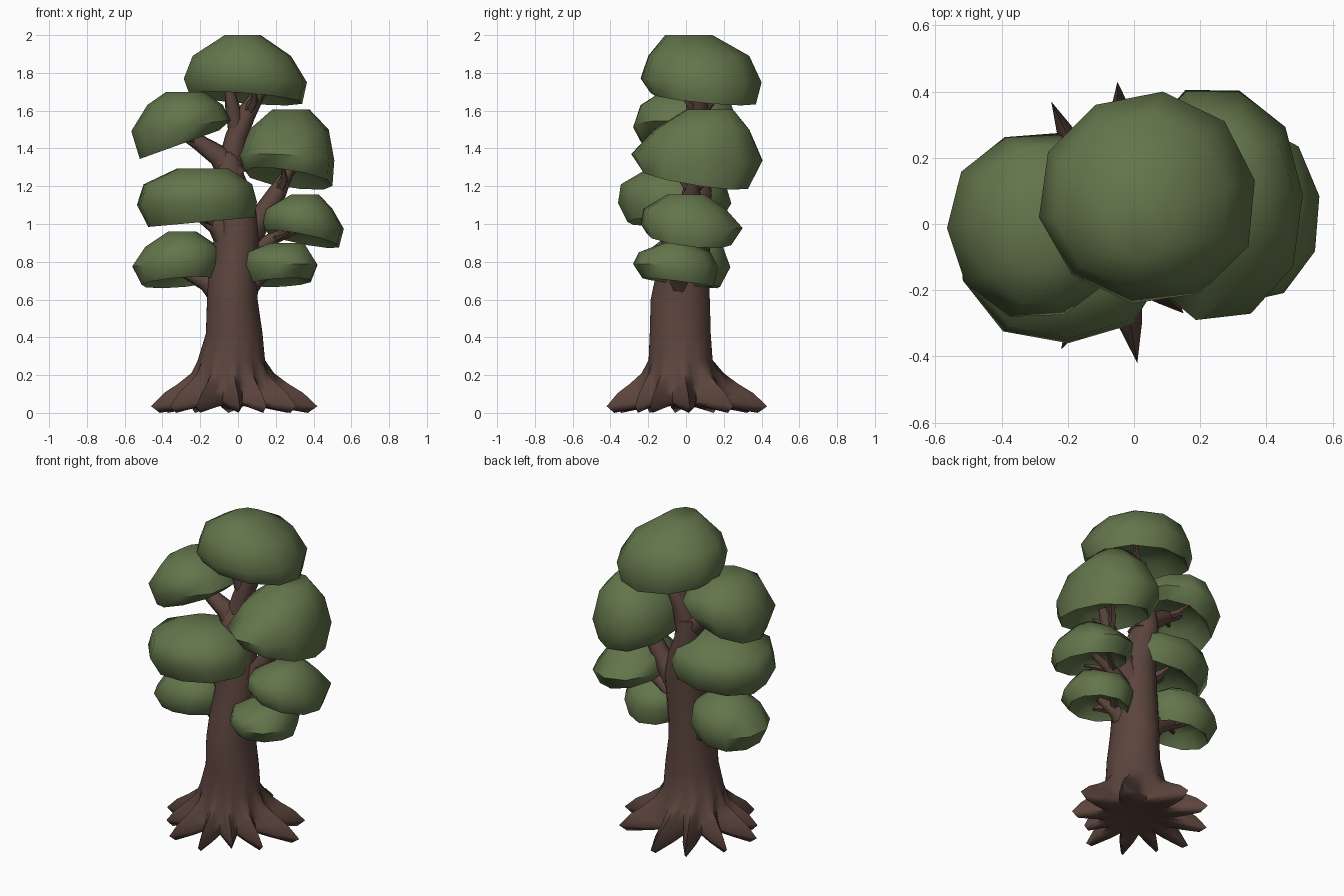
import bpy, bmesh, math, random
from mathutils import Vector

if "Cube" in bpy.data.objects:
    bpy.data.objects.remove(bpy.data.objects["Cube"], do_unlink=True)
random.seed(11)


def material(name, rgb):
    m = bpy.data.materials.new(name)
    m.use_nodes = True
    m.diffuse_color = (*rgb, 1)
    bsdf = m.node_tree.nodes["Principled BSDF"]
    bsdf.inputs["Base Color"].default_value = (*rgb, 1)
    bsdf.inputs["Roughness"].default_value = 0.9
    return m


BARK = material("brown bark", (0.105, 0.058, 0.046))
LEAF = material("leaf green", (0.124, 0.178, 0.07))


def finish(name, bm, mat, angle):
    bmesh.ops.recalc_face_normals(bm, faces=bm.faces)
    mesh = bpy.data.meshes.new(name)
    bm.to_mesh(mesh)
    bm.free()
    mesh.materials.append(mat)
    ob = bpy.data.objects.new(name, mesh)
    bpy.context.collection.objects.link(ob)
    bpy.ops.object.select_all(action="DESELECT")
    ob.select_set(True)
    bpy.context.view_layer.objects.active = ob
    bpy.ops.object.shade_smooth_by_angle(angle=math.radians(angle))


def loft(bm, rings):
    """Skin a list of vertex rings and cap both ends."""
    n = len(rings[0])
    for a, b in zip(rings, rings[1:]):
        for i in range(n):
            j = (i + 1) % n
            bm.faces.new((a[i], a[j], b[j], b[i]))
    bm.faces.new(rings[0][::-1])
    bm.faces.new(rings[-1])


def limb(name, path, sides=7):
    """Tapered tube through (x, y, z, radius) points."""
    bm = bmesh.new()
    pts = [Vector(p[:3]) for p in path]
    rings = []
    for k, p in enumerate(pts):
        d = (pts[min(k + 1, len(pts) - 1)] - pts[max(k - 1, 0)]).normalized()
        u = d.cross(Vector((0.3, 1, 0.1))).normalized()
        v = d.cross(u)
        rings.append([bm.verts.new(p + (u * math.cos(t) + v * math.sin(t)) * path[k][3])
                      for t in (math.tau * i / sides for i in range(sides))])
    loft(bm, rings)
    finish(name, bm, BARK, 60)


# Trunk and roots in one skin: each root is a ridge between two valleys
tips = [Vector(t) for t in [
    (0.42, 0.02), (0.3, 0.25), (-0.05, 0.43), (-0.25, 0.37), (-0.41, 0.17),
    (-0.46, -0.06), (-0.36, -0.21), (-0.22, -0.38), (0.01, -0.42),
    (0.15, -0.27), (0.31, -0.19)]]
spokes = []
for tip, after in zip(tips, tips[1:] + tips[:1]):
    a = math.atan2(tip.y, tip.x)
    gap = (math.atan2(after.y, after.x) - a) % math.tau
    # ridge, two shoulders and the valley between them
    spokes += [(a, tip.length, 1.0), (a + gap * 0.25, tip.length, 0.4),
               (a + gap * 0.5, 0, 0.0), (a + gap * 0.75, after.length, 0.4)]

bm = bmesh.new()
rings = []
# reach along the root, ridge height, valley radius, valley height
for reach, ridge_z, valley_r, valley_z in [
        (0.0, 0.05, 0.1, 0.05), (0.3, 0.025, 0.17, 0.04), (0.8, 0.0, 0.2, 0.045),
        (1.0, 0.035, 0.205, 0.06), (0.7, 0.105, 0.205, 0.085),
        (0.38, 0.155, 0.2, 0.125), (0.12, 0.21, 0.19, 0.19)]:
    ring = []
    for ang, length, w in spokes:
        r = valley_r + max(length - valley_r, 0) * reach * w
        z = valley_z + (ridge_z - valley_z) * w
        cx, cy = -0.03 * (1 - reach * w), -0.02 * (1 - reach * w)
        ring.append(bm.verts.new((cx + r * math.cos(ang), cy + r * math.sin(ang), z)))
    rings.append(ring)
# z, centre x, centre y, radius x, radius y
for z, cx, cy, rx, ry in [(0.28, -0.035, -0.028, 0.178, 0.17),
                          (0.42, -0.02, -0.03, 0.15, 0.162),
                          (0.6, -0.03, -0.03, 0.134, 0.157),
                          (0.72, -0.025, -0.02, 0.132, 0.142),
                          (1.0, -0.002, 0.01, 0.115, 0.125),
                          (1.15, -0.02, 0.02, 0.1, 0.118),
                          (1.28, -0.05, 0.035, 0.075, 0.09),
                          (1.38, -0.05, 0.05, 0.06, 0.065)]:
    rings.append([bm.verts.new((cx + rx * math.cos(a), cy + ry * math.sin(a), z))
                  for a, _, _ in spokes])
loft(bm, rings)
finish("trunk_and_roots", bm, BARK, 75)

# Main branches, each ending inside a leaf clump
branches = {
    "top_branch": [(-0.05, 0.04, 1.26, 0.075), (-0.01, 0.06, 1.46, 0.06),
                   (0.04, 0.07, 1.58, 0.055), (0.13, 0.08, 1.72, 0.03)],
    "upper_right_branch": [(-0.02, 0.03, 1.24, 0.08), (-0.1, 0.03, 1.36, 0.06),
                           (-0.22, 0.02, 1.44, 0.042), (-0.34, 0, 1.5, 0.02)],
    "upper_left_branch": [(0.05, 0.02, 0.93, 0.08), (0.14, 0.03, 1.06, 0.06),
                          (0.21, 0.03, 1.17, 0.05), (0.28, 0.05, 1.3, 0.025)],
    "middle_right_branch": [(-0.02, -0.02, 0.87, 0.09), (-0.11, -0.04, 1.0, 0.06),
                            (-0.25, -0.06, 1.08, 0.025)],
    "middle_left_branch": [(0.05, 0, 0.82, 0.06), (0.18, 0.03, 0.92, 0.035),
                           (0.33, 0.03, 0.98, 0.02)],
    "lower_right_branch": [(-0.08, 0, 0.62, 0.08), (-0.16, 0.02, 0.7, 0.06),
                           (-0.25, 0.02, 0.735, 0.04), (-0.36, 0.02, 0.78, 0.02)],
    "lower_left_branch": [(0.02, -0.03, 0.63, 0.07), (0.11, -0.04, 0.72, 0.045),
                          (0.22, -0.06, 0.77, 0.02)],
}
for name, path in branches.items():
    limb(name, path)
    # Two side twigs fork off below the clump
    x, y, z, r = path[-2]
    ex, ey, ez, _ = path[-1]
    for label, side in (("front", -1), ("back", 1)):
        limb(f"{name}_{label}_twig",
             [(x, y, z, r * 0.65),
              ((x + ex) / 2, (y + ey) / 2 + side * 0.06, (z + ez) / 2, r * 0.45),
              (ex + side * 0.04, ey + side * 0.13, ez, 0.008)], 5)
# Second fork of the crown
limb("crown_fork", [(-0.01, 0.06, 1.5, 0.045), (-0.03, 0.04, 1.62, 0.04),
                    (-0.05, 0.02, 1.74, 0.02)])


def clump(name, turn, slope, levels):
    """Faceted leaf dome through four levels (z, x min, x max, y min, y max):
    rim, belt, shoulder and crown. The rim is tilted by slope, and the
    underside is hollowed out above it."""
    bm = bmesh.new()
    sides = 10
    outline = []
    for i in range(sides):
        t = math.tau * (i + turn) / sides
        c, s = math.cos(t), math.sin(t)
        f = random.uniform(0.97, 1.03) / (abs(c) ** 2.1 + abs(s) ** 2.1) ** (1 / 2.1)
        outline.append((c * f, s * f))
    lo = [min(p[k] for p in outline) for k in (0, 1)]
    hi = [max(p[k] for p in outline) for k in (0, 1)]

    def ring(z, x0, x1, y0, y1, tilt, shrink=1.0):
        verts = []
        for p in outline:
            u = ((p[0] - lo[0]) / (hi[0] - lo[0]) - 0.5) * (x1 - x0) * shrink
            v = ((p[1] - lo[1]) / (hi[1] - lo[1]) - 0.5) * (y1 - y0) * shrink
            verts.append(bm.verts.new(((x0 + x1) / 2 + u, (y0 + y1) / 2 + v,
                                       z + tilt * (slope[0] * u + slope[1] * v))))
        return verts

    rim, crown = levels[0], levels[-1]
    height = crown[0] - rim[0]
    rings = [ring(rim[0] + height * rise, *rim[1:], 0.8, shrink)
             for rise, shrink in ((0.36, 0.3), (0.28, 0.68))]
    rings += [ring(*level, tilt) for level, tilt in zip(levels, (1, 0.3, 0, 0))]
    loft(bm, rings)
    finish(name, bm, LEAF, 55)


# Leaf clumps
clump("top_leaves", 0.28, (-0.08, -0.1), [
    (1.665, -0.26, 0.34, -0.19, 0.37), (1.76, -0.287, 0.365, -0.24, 0.4),
    (1.89, -0.24, 0.28, -0.2, 0.335), (2.0, -0.07, 0.12, -0.11, 0.14)])
clump("upper_left_leaves", 0.1, (-0.15, -0.16), [
    (1.24, 0.04, 0.5, -0.24, 0.33), (1.35, 0, 0.51, -0.29, 0.405),
    (1.5, 0.06, 0.48, -0.17, 0.335), (1.605, 0.18, 0.38, 0, 0.25)])
clump("upper_right_leaves", 0.05, (0.36, 0), [
    (1.42, -0.52, -0.1, -0.22, 0.21), (1.52, -0.565, -0.04, -0.28, 0.275),
    (1.63, -0.48, -0.08, -0.24, 0.24), (1.7, -0.38, -0.18, -0.13, 0.1)])
clump("middle_left_leaves", 0.3, (-0.2, -0.12), [
    (0.92, 0.15, 0.535, -0.21, 0.24), (0.99, 0.13, 0.56, -0.24, 0.3),
    (1.08, 0.15, 0.5, -0.225, 0.21), (1.155, 0.28, 0.43, -0.1, 0.1)])
clump("middle_right_leaves", 0.6, (0.09, 0), [
    (1.01, -0.475, 0.09, -0.31, 0.18), (1.11, -0.535, 0.1, -0.36, 0.24),
    (1.21, -0.5, 0.075, -0.345, 0.21), (1.295, -0.32, -0.05, -0.2, 0.05)])
clump("lower_left_leaves", 0.45, (0.05, -0.12), [
    (0.69, 0.07, 0.385, -0.23, 0.145), (0.78, 0.03, 0.42, -0.28, 0.17),
    (0.85, 0.05, 0.38, -0.25, 0.13), (0.9, 0.17, 0.35, -0.12, 0.02)])
clump("lower_right_leaves", 0.2, (0.08, -0.15), [
    (0.69, -0.51, -0.12, -0.16, 0.18), (0.78, -0.56, -0.09, -0.2, 0.235),
    (0.88, -0.49, -0.1, -0.175, 0.195), (0.96, -0.37, -0.22, -0.07, 0.08)])
